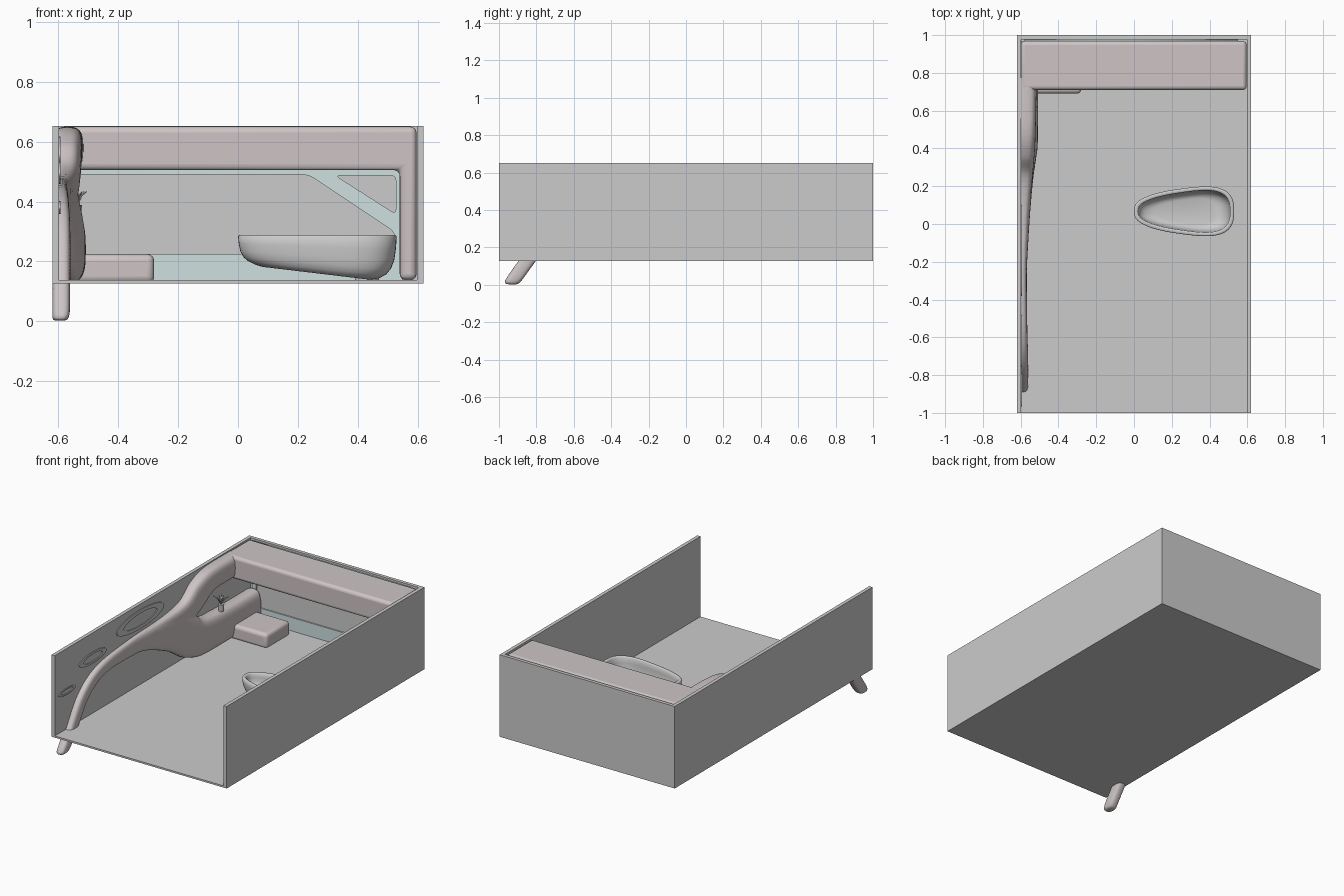
import bpy, bmesh, math
from mathutils import Vector

if "Cube" in bpy.data.objects:
    bpy.data.objects.remove(bpy.data.objects["Cube"])

def material(name, col):
    m = bpy.data.materials.new(name)
    m.diffuse_color = (*col, 1)
    m.use_nodes = True
    m.node_tree.nodes["Principled BSDF"].inputs["Base Color"].default_value = m.diffuse_color
    return m

STONE = material("pale_stone", (0.62, 0.56, 0.56))
GLASS = material("pale_glass", (0.62, 0.75, 0.74))

def obj_from_bm(name, bm, mat=None, smooth=False):
    bmesh.ops.recalc_face_normals(bm, faces=bm.faces)
    me = bpy.data.meshes.new(name)
    bm.to_mesh(me)
    bm.free()
    ob = bpy.data.objects.new(name, me)
    bpy.context.collection.objects.link(ob)
    if mat:
        me.materials.append(mat)
    if smooth:
        for p in me.polygons:
            p.use_smooth = True
    return ob

def bevel(ob, width, seg=4):
    b = ob.modifiers.new("bevel", 'BEVEL')
    b.width, b.segments, b.limit_method = width, seg, 'ANGLE'
    bpy.context.view_layer.objects.active = ob
    ob.select_set(True)
    bpy.ops.object.shade_smooth_by_angle()
    ob.select_set(False)

def prism(name, pts, y0, y1, mat=None):
    """Profile in x/z pushed along y."""
    bm = bmesh.new()
    f = bm.faces.new([bm.verts.new((x, y0, z)) for x, z in pts])
    r = bmesh.ops.extrude_face_region(bm, geom=[f])
    for v in r["geom"]:
        if isinstance(v, bmesh.types.BMVert):
            v.co.y = y1
    return obj_from_bm(name, bm, mat)

def box(name, x0, x1, y0, y1, z0, z1, mat=None):
    return prism(name, [(x0, z0), (x1, z0), (x1, z1), (x0, z1)], y0, y1, mat)

def fillet(pts, r, n=5):
    out = []
    for i, p in enumerate(pts):
        p = Vector(p)
        a = p + (Vector(pts[i - 1]) - p).normalized() * r
        c = p + (Vector(pts[(i + 1) % len(pts)]) - p).normalized() * r
        for k in range(n + 1):
            t = k / n
            out.append(a * (1 - t) ** 2 + p * 2 * t * (1 - t) + c * t * t)
    return out

def plate(name, loops, half, loc, rot, mat=None):
    """Flat plate with holes from closed outlines."""
    cu = bpy.data.curves.new(name, 'CURVE')
    cu.dimensions, cu.fill_mode, cu.extrude = '2D', 'BOTH', half
    for lp in loops:
        s = cu.splines.new('POLY')
        s.points.add(len(lp) - 1)
        for q, p in zip(s.points, lp):
            q.co = (p[0], p[1], 0, 1)
        s.use_cyclic_u = True
    ob = bpy.data.objects.new(name, cu)
    ob.location, ob.rotation_euler = loc, rot
    if mat:
        cu.materials.append(mat)
    bpy.context.collection.objects.link(ob)

# room shell, open at the front and top
box("floor", -0.62, 0.62, -1, 1, 0.127, 0.138)
box("left_wall", -0.62, -0.597, -1, 1, 0.138, 0.652)
box("right_wall", 0.597, 0.62, -1, 1, 0.138, 0.652)
box("back_wall", -0.597, 0.597, 0.978, 1, 0.138, 0.652)

# overhead beam with its right leg
beam = prism("overhead_beam", [(-0.6, 0.505), (0.54, 0.505), (0.54, 0.138), (0.596, 0.138),
                               (0.596, 0.65), (-0.6, 0.65)], 0.71, 0.968, STONE)
bevel(beam, 0.02)

# low bench
bevel(box("bench", -0.56, -0.28, 0.69, 0.93, 0.127, 0.224, STONE), 0.022)

# flowing branch along the left wall: bottom y,z / top y,z / inner face x
arm = [(-.90, .002, -.945, .002, -.575), (-.873, .03, -.968, .02, -.562), (-.80, .13, -.895, .13, -.56),
       (-.68, .285, -.76, .325, -.56), (-.50, .36, -.57, .43, -.565), (-.19, .36, -.25, .47, -.567),
       (.08, .35, .05, .485, -.553), (.30, .37, .25, .52, -.535), (.42, .43, .36, .60, -.525),
       (.54, .50, .50, .645, -.52), (.78, .505, .78, .65, -.515)]
body = [(-.25, .37, -.25, .46, -.568), (-.10, .345, -.10, .475, -.56), (.11, .26, .06, .48, -.548),
        (.25, .17, .24, .48, -.533), (.36, .135, .34, .42, -.518), (.45, .13, .43, .36, -.509),
        (.70, .13, .70, .345, -.508), (.965, .13, .965, .345, -.508)]

def catmull(st, n=6):
    out = []
    for i in range(len(st) - 1):
        P = [st[max(i - 1, 0)], st[i], st[i + 1], st[min(i + 2, len(st) - 1)]]
        for k in range(n):
            t = k / n
            out.append([0.5 * (2 * b + (c - a) * t + (2 * a - 5 * b + 4 * c - d) * t * t
                               + (3 * b - a - 3 * c + d) * t ** 3) for a, b, c, d in zip(*P)])
    return out + [list(st[-1])]

def spow(v, e):
    return math.copysign(abs(v) ** e, v)

def skin(bm, rings):
    vs = [[bm.verts.new(p) for p in r] for r in rings]
    n = len(vs[0])
    for a, b in zip(vs, vs[1:]):
        for i in range(n):
            bm.faces.new((a[i], a[(i + 1) % n], b[(i + 1) % n], b[i]))
    bm.faces.new(vs[0])
    bm.faces.new(vs[-1])

bm = bmesh.new()
for stations in (arm, body):
    rings = []
    for y1, z1, y2, z2, xf in catmull(stations):
        cx, hx = (xf - 0.62) / 2, (xf + 0.62) / 2
        ring = []
        for k in range(28):
            a = math.tau * k / 28
            u, w = spow(math.cos(a), 0.65), spow(math.sin(a), 0.65)
            ring.append((cx + hx * u, (y1 + y2) / 2 + w * (y2 - y1) / 2, (z1 + z2) / 2 + w * (z2 - z1) / 2))
        rings.append(ring)
    skin(bm, rings)
branch = obj_from_bm("flowing_branch", bm, STONE, True)
rm = branch.modifiers.new("fuse", 'REMESH')
rm.mode, rm.voxel_size, rm.use_smooth_shade = 'VOXEL', 0.007, True
sm = branch.modifiers.new("soften", 'SMOOTH')
sm.factor, sm.iterations = 0.5, 5

# glazed panel on the back wall with rounded openings
plate("back_panel", [
    [(-0.58, 0.138), (0.55, 0.138), (0.55, 0.64), (-0.58, 0.64)],
    fillet([(-0.55, 0.224), (0.525, 0.224), (0.525, 0.297), (0.235, 0.49), (-0.55, 0.49)], 0.025),
    fillet([(0.325, 0.487), (0.527, 0.487), (0.527, 0.358)], 0.018)],
    0.004, (0, 0.973, 0), (math.pi / 2, 0, 0), GLASS)

# oval wall rings, shrinking toward the front
def ellipse(a, b, n=48):
    return [(a * math.cos(math.tau * k / n), b * math.sin(math.tau * k / n)) for k in range(n)]

for i, (y, z, a, b) in enumerate([(-.14, .557, .24, .06), (-.62, .495, .137, .036), (-.88, .38, .086, .021)]):
    plate(f"wall_ring_{i + 1}", [ellipse(a, b), ellipse(a * .7, b * .65)], 0.004,
          (-0.596, y, z), (math.pi / 2, 0, math.pi / 2))

# tapered bathtub: outer wall, rim, inner basin
def tub_ring(s, f, inset=0.0):
    out = []
    for k in range(56):
        a = math.tau * k / 56
        u, w = spow(math.cos(a), 0.72), spow(math.sin(a), 0.72)
        x = 0.265 + (0.265 * s - inset) * u
        y = 0.067 + ((0.122 + 0.034 * u) * s - inset) * w
        depth = 0.10 + 0.05 * min(max((x - 0.03) / 0.42, 0), 1)
        out.append((x, y, 0.288 - f * depth))
    return out

prof = [(.68, 1), (.78, .96), (.87, .87), (.93, .74), (.97, .55), (.99, .3), (1, .04)]
rings = [tub_ring(s, f) for s, f in prof] + [tub_ring(1, 0, .004), tub_ring(1, 0, .017)]
rings += [tub_ring(s, f * 0.86, .021) for s, f in reversed(prof)]
bm = bmesh.new()
skin(bm, rings)
obj_from_bm("bathtub", bm, None, True)

# drain foot under the tub
bpy.ops.mesh.primitive_cylinder_add(radius=0.04, depth=0.012, location=(0.43, 0.067, 0.143))
bpy.context.object.name = "tub_foot"

# potted plant on the ledge
bpy.ops.mesh.primitive_cone_add(vertices=24, radius1=0.015, radius2=0.019, depth=0.045, location=(-0.54, 0.6, 0.366))
bpy.context.object.name = "plant_pot"
bm = bmesh.new()
for i in range(9):
    a, out = math.tau * i / 9, 0.045 if i % 2 else 0.025
    d = Vector((math.cos(a), math.sin(a), 0))
    side = Vector((-d.y, d.x, 0)) * 0.004
    base = Vector((-0.54, 0.6, 0.385))
    mid, tip = base + d * out * .45 + Vector((0, 0, .035)), base + d * out + Vector((0, 0, .05))
    v = [bm.verts.new(p) for p in (base - side, base + side, mid + side, mid - side, tip)]
    bm.faces.new(v[:4])
    bm.faces.new((v[3], v[2], v[4]))
leaves = obj_from_bm("plant_leaves", bm)
leaves.modifiers.new("thickness", 'SOLIDIFY').thickness = 0.003
